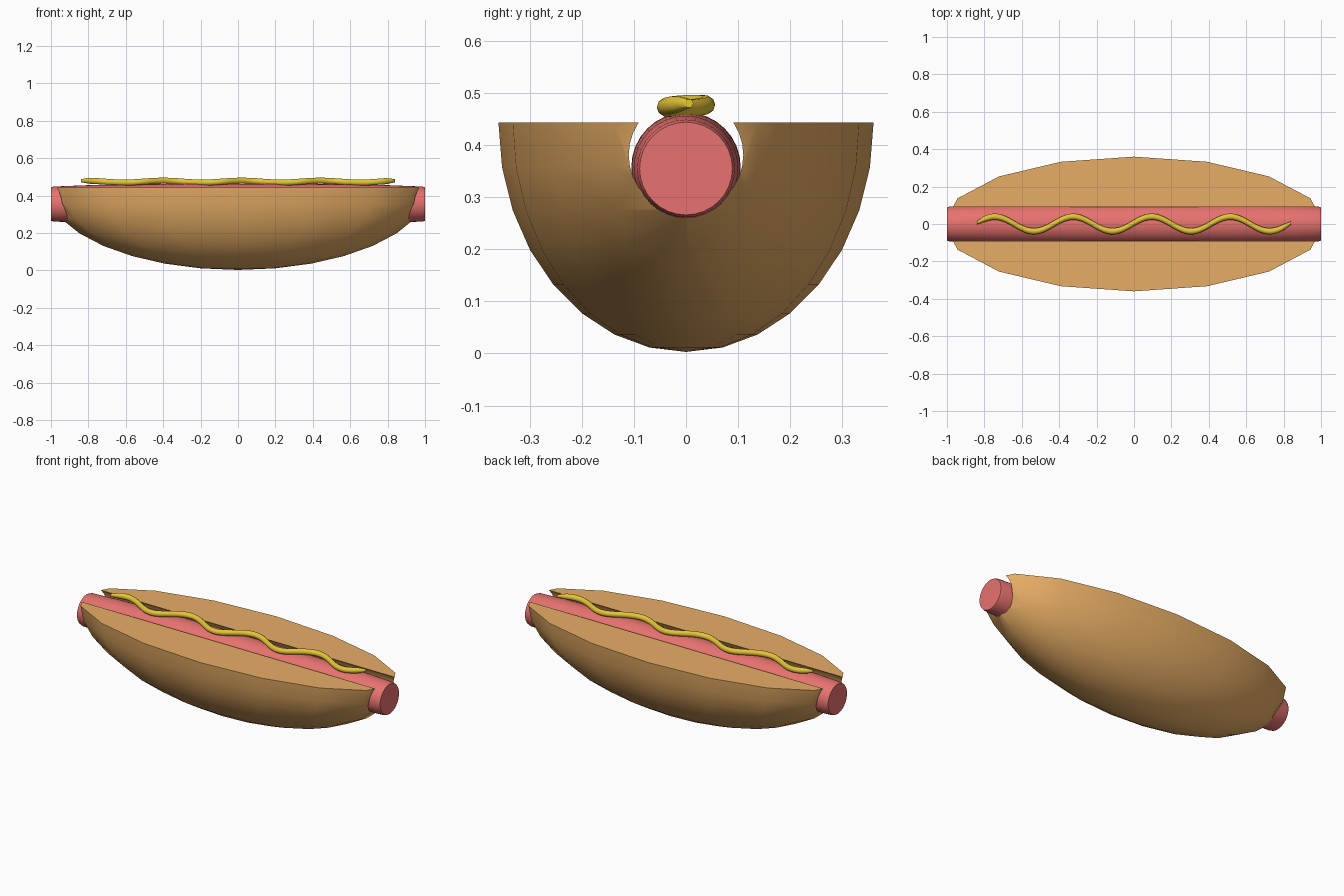
import bpy, bmesh
from math import sin, cos, pi, radians
from mathutils import Matrix, Vector

if "Cube" in bpy.data.objects:
    bpy.data.objects.remove(bpy.data.objects["Cube"])

TOP = 0.443  # height of the flat bun top


def material(name, color):
    m = bpy.data.materials.new(name)
    m.diffuse_color = (*color, 1)
    m.use_nodes = True
    m.node_tree.nodes["Principled BSDF"].inputs["Base Color"].default_value = m.diffuse_color
    return m


def add_object(name, bm, mat=None):
    mesh = bpy.data.meshes.new(name)
    bmesh.ops.recalc_face_normals(bm, faces=bm.faces)
    bm.to_mesh(mesh)
    bm.free()
    ob = bpy.data.objects.new(name, mesh)
    bpy.context.collection.objects.link(ob)
    if mat:
        mesh.materials.append(mat)
    return ob


def smooth(ob, angle):
    bpy.ops.object.select_all(action='DESELECT')
    ob.select_set(True)
    bpy.context.view_layer.objects.active = ob
    bpy.ops.object.shade_smooth_by_angle(angle=radians(angle))


def tube(name, rings, sides, mat):
    """Loft round sections, given as (centre, radius), that face along x."""
    bm = bmesh.new()
    loops = []
    for c, r in rings:
        loops.append([bm.verts.new(c + Vector((0, r * cos(2 * pi * i / sides),
                                               r * sin(2 * pi * i / sides))))
                      for i in range(sides)])
    for a, b in zip(loops, loops[1:]):
        for i in range(sides):
            j = (i + 1) % sides
            bm.faces.new((a[i], a[j], b[j], b[i]))
    bm.faces.new(loops[0])
    bm.faces.new(loops[-1])
    return add_object(name, bm, mat)


bread = material("bread", (0.80, 0.42, 0.13))
meat = material("meat", (0.80, 0.17, 0.16))
sauce = material("sauce", (0.78, 0.56, 0.04))

# Bun: lower half of a stretched sphere
bm = bmesh.new()
bmesh.ops.create_uvsphere(bm, u_segments=16, v_segments=16, radius=1)
bmesh.ops.transform(bm, verts=bm.verts, matrix=Matrix.Translation((0, 0, TOP))
                    @ Matrix.Diagonal((1.02, 0.36, 0.44, 1)))
cut = bmesh.ops.bisect_plane(bm, geom=bm.verts[:] + bm.edges[:] + bm.faces[:],
                             dist=1e-4, plane_co=(0, 0, TOP), plane_no=(0, 0, 1),
                             clear_outer=True)
bmesh.ops.holes_fill(bm, edges=[e for e in bm.edges if e.is_boundary], sides=0)
bun = add_object("bun", bm, bread)

# Round groove along the bun
groove = tube("groove_cutter", [(Vector((x, 0, 0.381)), 0.11) for x in (-1.3, 1.3)],
              32, bread)
groove.hide_render = True
groove.hide_viewport = True
mod = bun.modifiers.new("groove", 'BOOLEAN')
mod.operation = 'DIFFERENCE'
mod.solver = 'EXACT'
mod.object = groove
bpy.context.view_layer.objects.active = bun
bpy.ops.object.modifier_apply(modifier="groove")
bpy.data.objects.remove(groove)
smooth(bun, 40)

# Sausage: slightly swollen in the middle
rings = []
for x in (-1, -0.985, -0.8, -0.5, -0.2, 0.2, 0.5, 0.8, 0.985, 1):
    r = 0.105 - 0.012 * x ** 4 - (0.004 if abs(x) == 1 else 0)
    rings.append((Vector((x, 0, 0.358 - 0.003 * x * x)), r))
sausage = tube("sausage", rings, 32, meat)
smooth(sausage, 50)

# Mustard: wavy line lying on the sausage
rings = []
n = 96
for i in range(n + 1):
    x = -0.84 + 1.68 * i / n
    y = 0.039 * sin(2 * pi * (x + 0.85) / 0.42)
    z = 0.475 + 0.005 * cos(2 * pi * (x + 0.4) / 0.42)
    end = min(i, n - i)
    rings.append((Vector((x, y, z)), 0.017 * min(1, 0.5 + 0.2 * end)))
mustard = tube("mustard", rings, 10, sauce)
smooth(mustard, 60)
